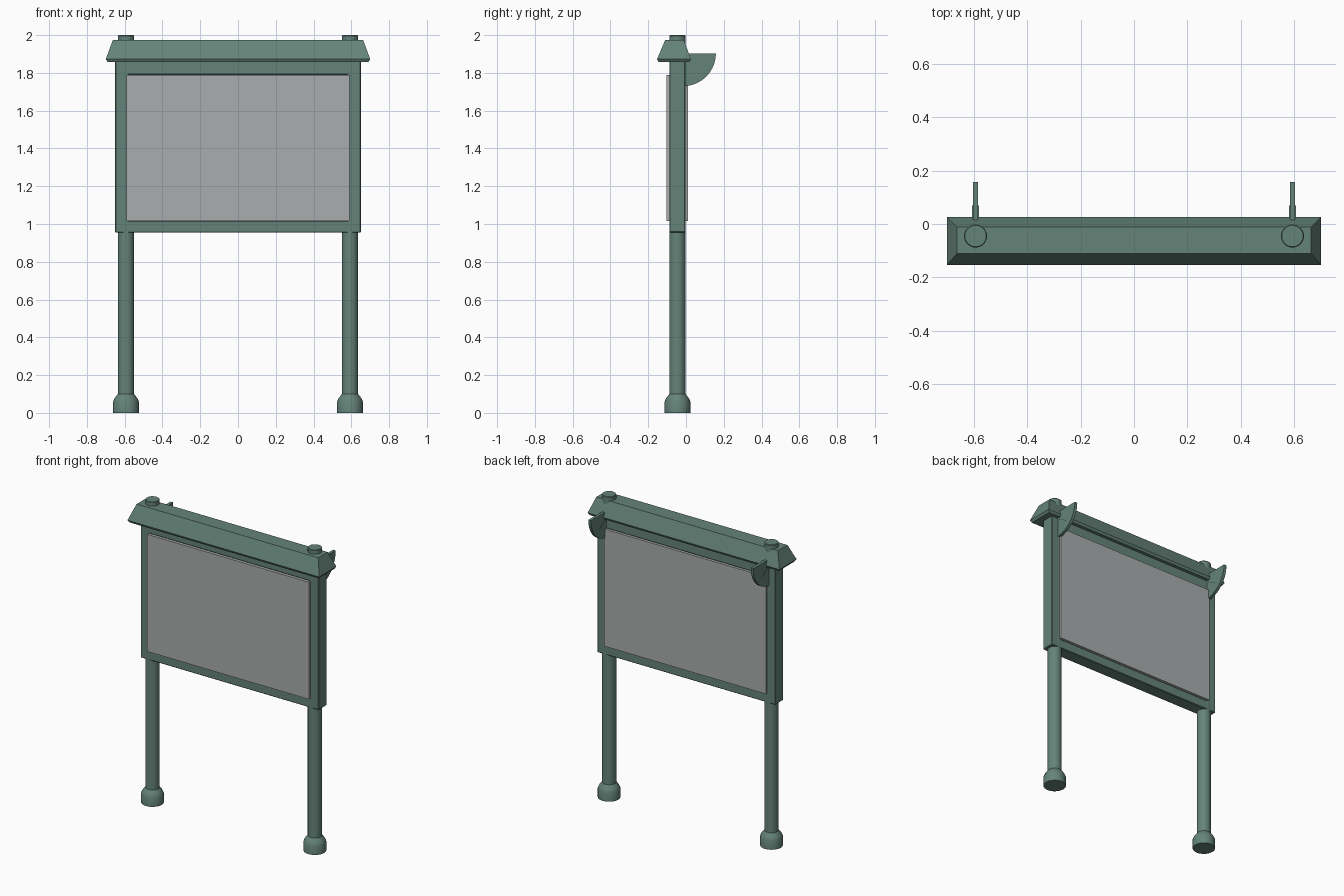
import bpy, bmesh, math
from mathutils import Vector

if "Cube" in bpy.data.objects:
    bpy.data.objects.remove(bpy.data.objects["Cube"])


def material(name, color):
    m = bpy.data.materials.new(name)
    m.diffuse_color = color
    m.use_nodes = True
    m.node_tree.nodes["Principled BSDF"].inputs["Base Color"].default_value = m.diffuse_color
    return m


GREEN = material("green_paint", (0.13, 0.23, 0.19, 1))
GREY = material("grey_panel", (0.40, 0.42, 0.42, 1))
POST_X, POST_Y = 0.593, -0.045


def make(name, verts, faces, mat, bevel=0, smooth=False):
    me = bpy.data.meshes.new(name)
    me.from_pydata(verts, [], faces)
    bm = bmesh.new()
    bm.from_mesh(me)
    bmesh.ops.recalc_face_normals(bm, faces=bm.faces)
    bm.to_mesh(me)
    bm.free()
    me.materials.append(mat)
    ob = bpy.data.objects.new(name, me)
    bpy.context.collection.objects.link(ob)
    if bevel:
        mod = ob.modifiers.new("bevel", "BEVEL")
        mod.width, mod.segments = bevel, 1
    if smooth:
        bpy.ops.object.select_all(action='DESELECT')
        ob.select_set(True)
        bpy.context.view_layer.objects.active = ob
        bpy.ops.object.shade_smooth_by_angle(angle=math.radians(30))
    return ob


def loft(name, rings, mat, **kw):
    """Skin a stack of equal-length rings and cap both ends."""
    n = len(rings[0])
    verts = [p for r in rings for p in r]
    faces = [(k * n + i, k * n + (i + 1) % n, (k + 1) * n + (i + 1) % n, (k + 1) * n + i)
             for k in range(len(rings) - 1) for i in range(n)]
    faces += [tuple(range(n)), tuple(range(len(verts) - n, len(verts)))]
    return make(name, verts, faces, mat, **kw)


def rect_xy(hx, y0, y1, z):
    return [(-hx, y0, z), (hx, y0, z), (hx, y1, z), (-hx, y1, z)]


def rect_xz(hx, z0, z1, y):
    return [(-hx, y, z0), (hx, y, z0), (hx, y, z1), (-hx, y, z1)]


def plate_yz(name, points, x, thickness, mat):
    """Extrude an outline in the y-z plane along x."""
    return loft(name, [[(x + s * thickness / 2, y, z) for y, z in points] for s in (-1, 1)], mat)


# Posts with flared feet, and quarter-disc brackets behind them
SIDES = 32
foot_profile = [(0.068, 0), (0.068, 0.06), (0.06, 0.078), (0.043, 0.10),
                (0.043, 1.996), (0.040, 2.0)]
for side, x in (("left", -POST_X), ("right", POST_X)):
    rings = [[(x + r * math.cos(2 * math.pi * i / SIDES),
               POST_Y + r * math.sin(2 * math.pi * i / SIDES), z) for i in range(SIDES)]
             for r, z in foot_profile]
    loft(side + "_post", rings, GREEN, smooth=True)

    cy, cz, rad = -0.015, 1.903, 0.173
    arc = [(cy + rad * math.cos(a), cz - rad * math.sin(a))
           for a in (math.pi / 2 * i / 16 for i in range(17))]
    plate_yz(side + "_bracket", [(cy, cz)] + arc, x, 0.019, GREEN)

    # Slim tapering rib across the bracket
    plate_yz(side + "_bracket_rib",
             [(-0.01, 1.872), (0.07, 1.812), (-0.01, 1.858)], x, 0.025, GREEN)

# Rectangular frame: closed ring of outer and inner rectangles
y0, y1 = -0.088, -0.003
loops = [rect_xz(0.65, 0.955, 1.862, y0), rect_xz(0.59, 1.017, 1.79, y0),
         rect_xz(0.59, 1.017, 1.79, y1), rect_xz(0.65, 0.955, 1.862, y1)]
verts = [p for l in loops for p in l]
faces = [(k * 4 + i, k * 4 + (i + 1) % 4, (k + 1) % 4 * 4 + (i + 1) % 4, (k + 1) % 4 * 4 + i)
         for k in range(4) for i in range(4)]
make("frame", verts, faces, GREEN, bevel=0.004)

# Display panel, slightly proud of the frame on both sides
loft("display_panel", [rect_xz(0.59, 1.017, 1.79, -0.104), rect_xz(0.59, 1.017, 1.79, 0.011)], GREY)

# Sloped roof with a thin lip
loft("roof", [rect_xy(0.69, -0.145, 0.018, 1.858), rect_xy(0.70, -0.153, 0.026, 1.873),
              rect_xy(0.663, -0.111, -0.011, 1.973)], GREEN)
